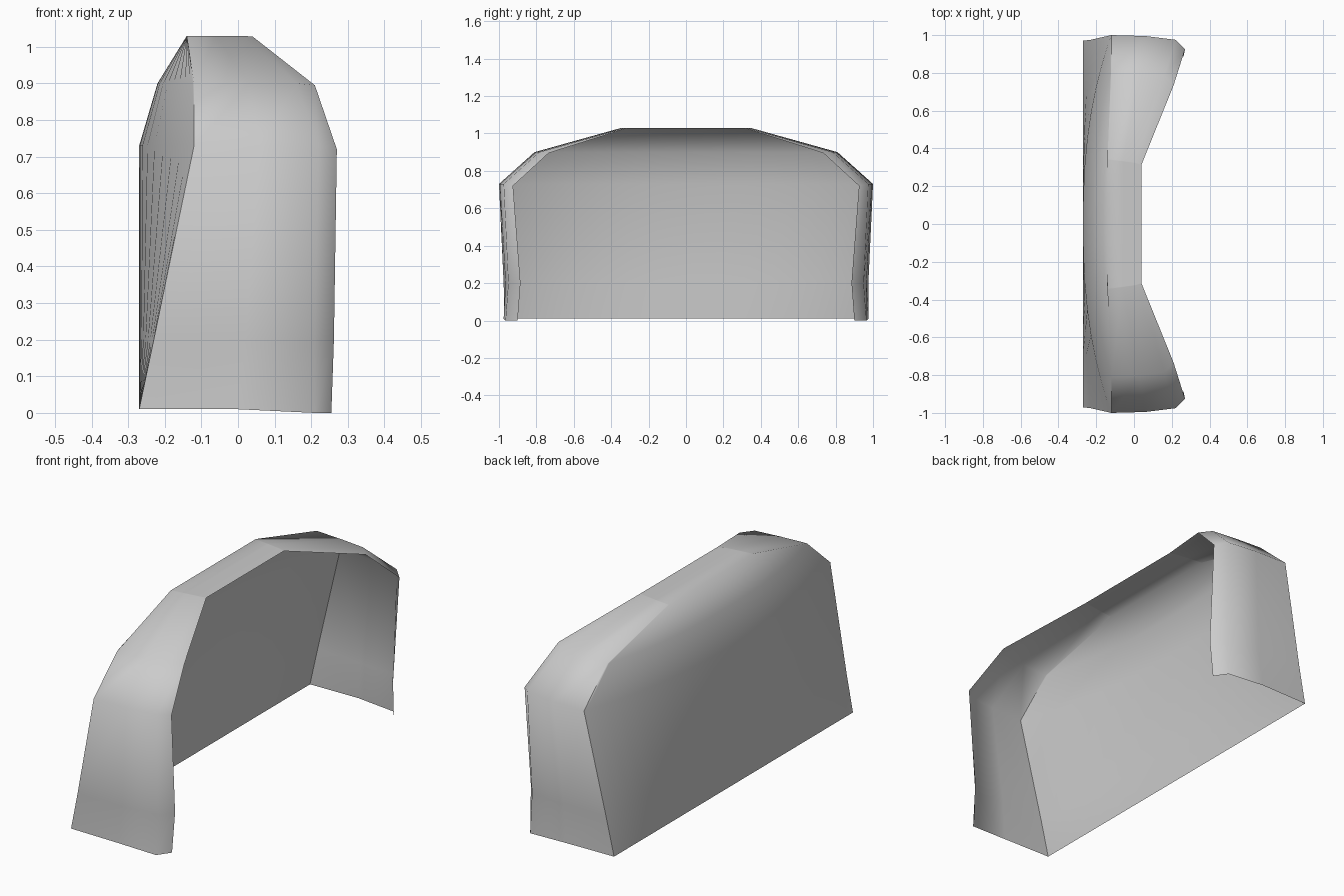
import bpy, bmesh, math

if "Cube" in bpy.data.objects:
    bpy.data.objects.remove(bpy.data.objects["Cube"])

# Arch loops from rear ridge to open front lip: (x, half width, height) going up one side
ridge = [(-0.27, 0.97, 0.01), (-0.23, 0.975, 0.2), (-0.12, 1.0, 0.73),
         (-0.12, 0.81, 0.9), (-0.14, 0.345, 1.03)]
middle = [(0.0, 0.975, 0.01), (0.02, 0.965, 0.2), (0.06, 0.995, 0.73),
          (0.03, 0.80, 0.9), (-0.06, 0.335, 1.03)]
rim = [(0.21, 0.965, 0.0), (0.21, 0.95, 0.2), (0.22, 0.975, 0.73),
       (0.16, 0.785, 0.9), (0.01, 0.325, 1.03)]
lip = [(0.255, 0.90, 0.0), (0.262, 0.885, 0.2), (0.27, 0.925, 0.72),
       (0.21, 0.735, 0.895), (0.04, 0.315, 1.028)]
# Depth of the back panel on the centre line at each height
back_x = [-0.27, -0.27, -0.27, -0.22, -0.14]
N = 20

bm = bmesh.new()


def add_grid(rows):
    grid = [[bm.verts.new(p) for p in row] for row in rows]
    for a, b in zip(grid, grid[1:]):
        for i in range(len(a) - 1):
            bm.faces.new((a[i], a[i + 1], b[i + 1], b[i]))


def spread(i):
    # Denser columns near both ends
    return math.sin((i / N - 0.5) * math.pi)


def arch(loop):
    # Up one side, across the top, down the other side
    x, y, z = loop[-1]
    left = [(px, -py, pz) for px, py, pz in loop[:-1]]
    top = [(x, y * spread(i), z) for i in range(N + 1)]
    right = [(px, py, pz) for px, py, pz in reversed(loop[:-1])]
    return left + top + right


# Sides, top and turned-in front lip
add_grid([arch(loop) for loop in (ridge, middle, rim, lip)])

# Back panel, bowed from the ridge to the centre
panel = []
for (x, y, z), xb in zip(ridge, back_x):
    panel.append([(xb + (x - xb) * abs(spread(i)) ** 2.4, y * spread(i), z)
                  for i in range(N + 1)])
add_grid(panel)

bmesh.ops.remove_doubles(bm, verts=bm.verts, dist=0.0005)
bmesh.ops.recalc_face_normals(bm, faces=bm.faces)

mesh = bpy.data.meshes.new("arched_shell")
bm.to_mesh(mesh)
bm.free()
shell = bpy.data.objects.new("arched_shell", mesh)
bpy.context.collection.objects.link(shell)
bpy.context.view_layer.objects.active = shell
shell.select_set(True)
bpy.ops.object.shade_smooth_by_angle(angle=math.radians(60))
